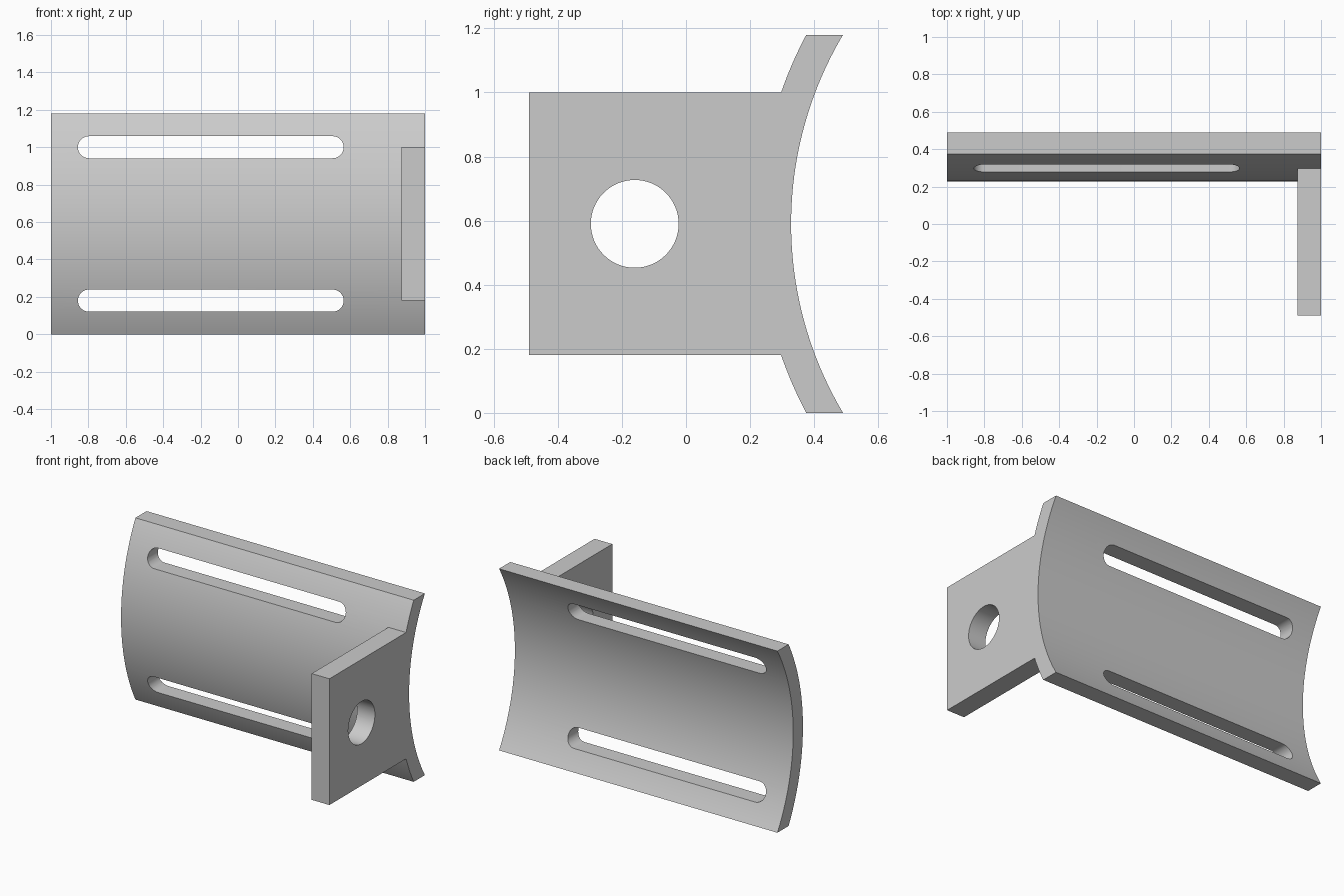
import bpy
import bmesh
from math import sqrt, asin, sin, cos, pi, radians
from mathutils import Vector

cube = bpy.data.objects.get("Cube")
if cube:
    bpy.data.objects.remove(cube, do_unlink=True)

grey = bpy.data.materials.new("plain grey")
grey.use_nodes = True
grey.diffuse_color = (0.6, 0.6, 0.6, 1)
grey.node_tree.nodes["Principled BSDF"].inputs["Base Color"].default_value = (0.6, 0.6, 0.6, 1)

MID = 0.59               # half the height of the plate
AXIS_Y = 1.483           # centre line of the curved plate
R_BACK, R_FRONT = 1.155, 1.255


def prism(name, points, direction):
    """Extrude a closed loop of 3D points along a direction."""
    bm = bmesh.new()
    face = bm.faces.new([bm.verts.new(p) for p in points])
    moved = bmesh.ops.extrude_face_region(bm, geom=[face])["geom"]
    bmesh.ops.translate(bm, vec=Vector(direction),
                        verts=[v for v in moved if isinstance(v, bmesh.types.BMVert)])
    bmesh.ops.recalc_face_normals(bm, faces=bm.faces)
    mesh = bpy.data.meshes.new(name)
    bm.to_mesh(mesh)
    bm.free()
    mesh.materials.append(grey)
    obj = bpy.data.objects.new(name, mesh)
    bpy.context.collection.objects.link(obj)
    return obj


def combine(target, other, operation):
    """Apply an exact boolean and remove the helper."""
    other.hide_render = True
    mod = target.modifiers.new(operation.lower(), "BOOLEAN")
    mod.operation, mod.solver, mod.object = operation, "EXACT", other
    bpy.ops.object.select_all(action="DESELECT")
    bpy.context.view_layer.objects.active = target
    target.select_set(True)
    bpy.ops.object.modifier_apply(modifier=mod.name)
    bpy.data.objects.remove(other, do_unlink=True)


def arc(radius, steps=48):
    """Points up the plate at the given radius, ending at its flat edges."""
    span = asin(MID / radius)
    angles = [span * (2 * i / steps - 1) for i in range(steps + 1)]
    return [(-1, AXIS_Y - radius * cos(a), MID + radius * sin(a)) for a in angles]


# Curved plate
plate = prism("curved_plate", arc(R_FRONT) + arc(R_BACK)[::-1], (2, 0, 0))

# Side flange, reaching slightly into the plate
flange = prism("side_flange", [(0.873, y, z) for y, z in
               ((-0.49, 0.18), (0.315, 0.18), (0.315, 1.0), (-0.49, 1.0))], (0.127, 0, 0))
combine(plate, flange, "UNION")

# Two long slots with round ends
for z in (0.18, 1.0):
    r = 0.059
    ends = [(0.506 if i <= 16 else -0.797, -pi / 2 + pi * (i if i <= 16 else i - 1) / 16)
            for i in range(34)]
    outline = [(cx + r * cos(a), 0.1, z + r * sin(a)) for cx, a in ends]
    combine(plate, prism("slot_cutter", outline, (0, 0.5, 0)), "DIFFERENCE")

# Round hole through the flange
circle = [(0.8, -0.16 + 0.137 * cos(i * pi / 32), MID + 0.137 * sin(i * pi / 32))
          for i in range(64)]
combine(plate, prism("hole_cutter", circle, (0.3, 0, 0)), "DIFFERENCE")

plate.name = "slotted_bracket"
bpy.ops.object.shade_smooth_by_angle(angle=radians(30))
